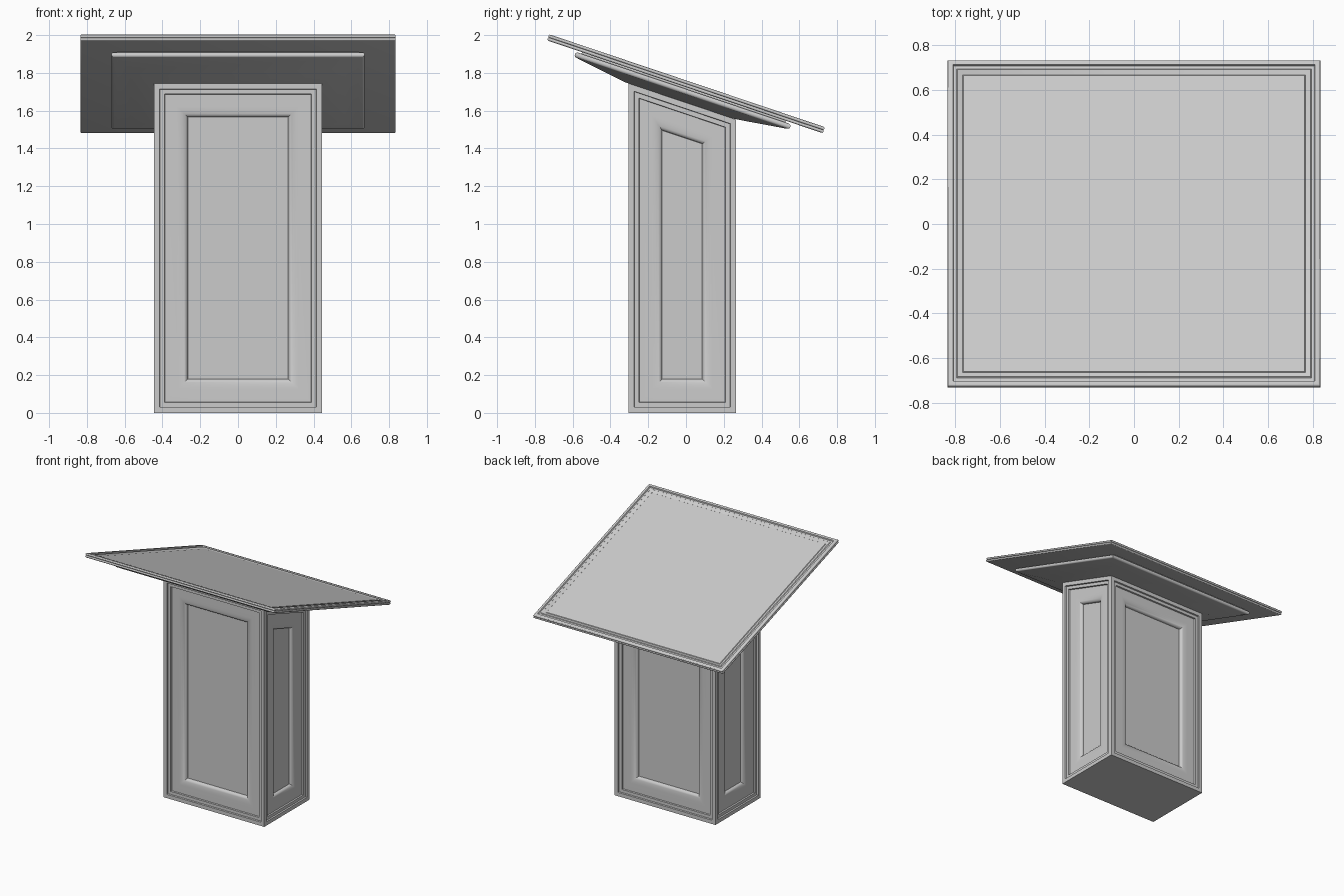
import bpy, bmesh, math
from mathutils import Matrix

if "Cube" in bpy.data.objects:
    bpy.data.objects.remove(bpy.data.objects["Cube"])

TILT = math.radians(-18.6)
SLOPE = math.tan(math.radians(18.6))


def finish(bm, name, angle=35):
    bmesh.ops.recalc_face_normals(bm, faces=bm.faces)
    me = bpy.data.meshes.new(name)
    bm.to_mesh(me)
    bm.free()
    ob = bpy.data.objects.new(name, me)
    bpy.context.collection.objects.link(ob)
    bpy.context.view_layer.objects.active = ob
    bpy.ops.object.select_all(action='DESELECT')
    ob.select_set(True)
    bpy.ops.object.shade_smooth_by_angle(angle=math.radians(angle))
    return ob


def loft(name, rings, y, z):
    """Stack of rectangles (half x, half y, height), tilted to the slope."""
    bm = bmesh.new()
    loops = [[bm.verts.new((sx * hx, sy * hy, h)) for sx, sy in
              ((-1, -1), (1, -1), (1, 1), (-1, 1))] for hx, hy, h in rings]
    for a, b in zip(loops, loops[1:]):
        for i in range(4):
            j = (i + 1) % 4
            bm.faces.new((a[i], a[j], b[j], b[i]))
    bm.faces.new(loops[0][::-1])
    bm.faces.new(loops[-1])
    bm.transform(Matrix.Translation((0, y, z)) @ Matrix.Rotation(TILT, 4, 'X'))
    return finish(bm, name)


def bead(hx, hy, mid, r, n=8):
    """Half-round edge, bottom to top."""
    return [(hx - r + r * math.cos(t), hy - r + r * math.sin(math.pi / 2 - t), mid + r * math.sin(t))
            for t in (math.pi * (i / n - 0.5) for i in range(n + 1))]


# pedestal: box with sloped top and moulded recessed panels on four sides
bm = bmesh.new()
bmesh.ops.create_cube(bm, size=1)
for v in bm.verts:
    v.co.x *= 0.89
    v.co.y = v.co.y * 0.57 - 0.02
    v.co.z = 0 if v.co.z < 0 else 1.642 - SLOPE * v.co.y
sides = [f for f in bm.faces if abs(f.normal.z) < 0.5]
bm.normal_update()
sides = [f for f in bm.faces if abs(f.normal.z) < 0.5]
steps = [(0.03, 0), (0.002, -0.012), (0.024, 0), (0.002, -0.012), (0.064, 0)]
N = 6
for i in range(N):
    a, b = (math.pi / 2 * k / N for k in (i, i + 1))
    steps.append((0.055 * (math.sin(b) - math.sin(a)), 0.022 * (math.cos(b) - math.cos(a))))
steps.append((0.002, -0.008))
for t, d in steps:
    bmesh.ops.inset_individual(bm, faces=sides, thickness=t, depth=d, use_even_offset=True)
finish(bm, "pedestal", 30)

# under-tray: rounded rim tapering down onto the pedestal
loft("under_tray", [(0.445, 0.30, -0.055), (0.50, 0.37, -0.046), (0.57, 0.46, -0.033), (0.64, 0.575, -0.017)]
     + bead(0.67, 0.602, 0, 0.014) + [(0.64, 0.57, 0.014), (0.64, 0.57, 0.03)], -0.018, 1.706)

# reading board: double-bead edge, grooved border, flat writing surface
loft("reading_board", bead(0.835, 0.771, -0.008, 0.009, 6) + bead(0.835, 0.771, 0.008, 0.009, 6)
     + [(0.812, 0.748, 0.017), (0.808, 0.744, 0.008), (0.795, 0.731, 0.008), (0.79, 0.726, 0.013),
        (0.768, 0.704, 0.004), (0.764, 0.70, 0.008)], 0, 1.7425)
